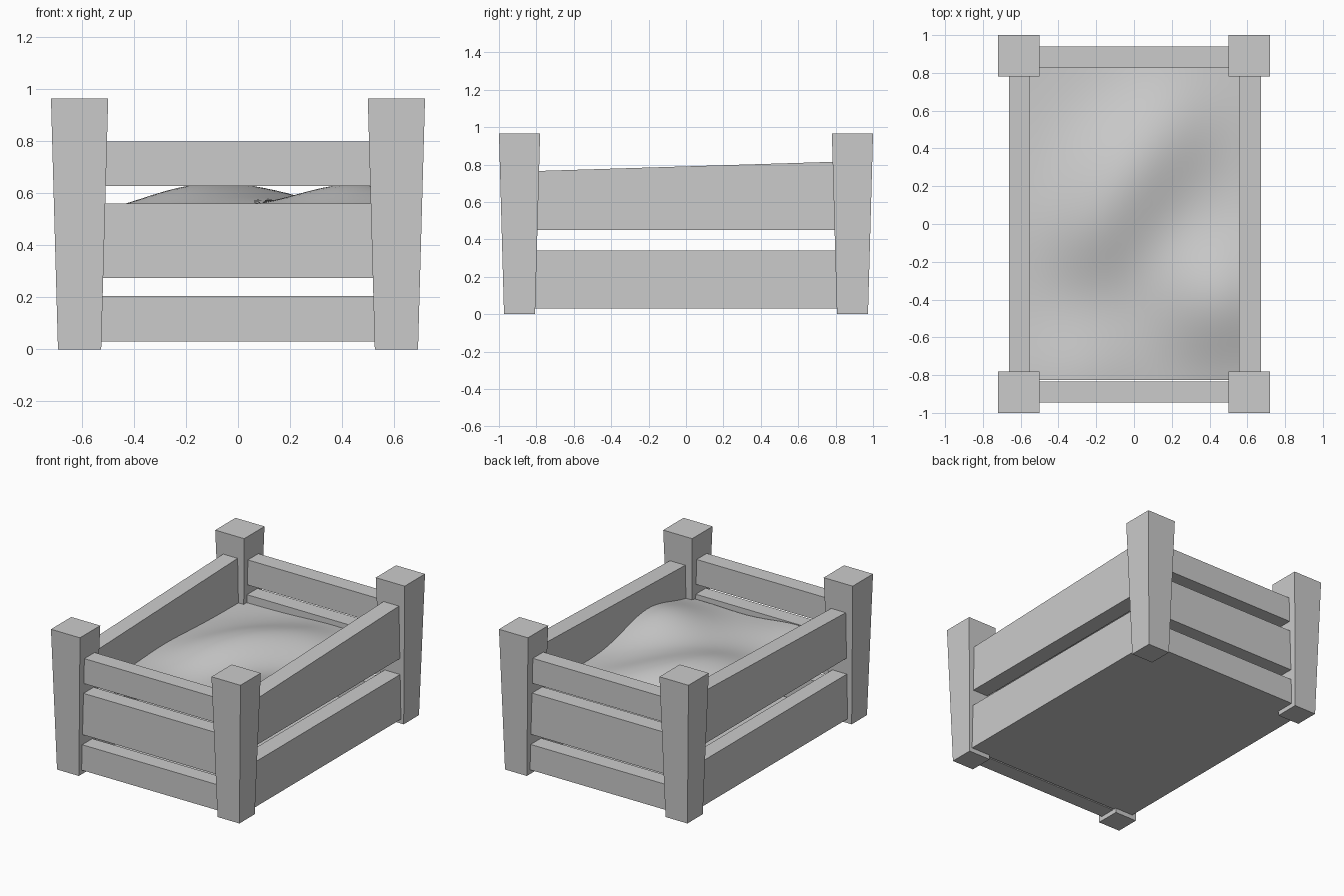
import bpy, bmesh, math

if "Cube" in bpy.data.objects:
    bpy.data.objects.remove(bpy.data.objects["Cube"])


def new_object(name, bm):
    bmesh.ops.recalc_face_normals(bm, faces=bm.faces)
    mesh = bpy.data.meshes.new(name)
    bm.to_mesh(mesh)
    bm.free()
    obj = bpy.data.objects.new(name, mesh)
    bpy.context.collection.objects.link(obj)
    return obj


def box(name, x, y, z, shape=None):
    """Box between the given ranges; shape() may move each corner afterwards."""
    bm = bmesh.new()
    bmesh.ops.create_cube(bm, size=1)
    for v in bm.verts:
        v.co = [r[0] if c < 0 else r[1] for c, r in zip(v.co, (x, y, z))]
        if shape:
            shape(v)
    return new_object(name, bm)


# Corner posts, narrower at the foot
for sx, side in ((-1, "left"), (1, "right")):
    for sy, end in ((-1, "front"), (1, "back")):
        cx, cy = 0.609 * sx, 0.89 * sy

        def taper(v):
            if v.co.z < 0.1:
                v.co.x = cx + (v.co.x - cx) * 0.755
                v.co.y = cy + (v.co.y - cy) * 0.755

        box(f"{end}_{side}_post", (cx - 0.11, cx + 0.11),
            (cy - 0.11, cy + 0.11), (0, 0.965), taper)

# Three end slats at front and back
for end, y in (("front", (-0.945, -0.835)), ("back", (0.827, 0.94))):
    for part, z in (("lower", (0.03, 0.205)), ("middle", (0.275, 0.56)),
                    ("upper", (0.628, 0.80))):
        box(f"{end}_{part}_slat", (-0.55, 0.55), y, z)


# Two side slats, the upper one rising to the back
def slope(v):
    if v.co.z > 0.7:
        v.co.z = 0.79 + 0.031 * v.co.y


for side, x in (("left", (-0.662, -0.552)), ("right", (0.555, 0.672))):
    box(f"{side}_lower_slat", x, (-0.82, 0.82), (0.03, 0.34))
    box(f"{side}_upper_slat", x, (-0.82, 0.82), (0.45, 0.79), slope)

# Floor panel
box("floor_panel", (-0.555, 0.557), (-0.825, 0.827), (0.03, 0.045))

# Soft filling: uneven sheet with a diagonal ridge and a bump at front right
BUMPS = ((-0.22, -0.05, 0.075, 0.21), (-0.05, 0.25, 0.10, 0.22),
         (0.17, 0.52, 0.06, 0.20), (0.45, -0.38, 0.13, 0.25),
         (-0.28, -0.80, 0.055, 0.22))
bm = bmesh.new()
bmesh.ops.create_grid(bm, x_segments=24, y_segments=36, size=1)
for v in bm.verts:
    x, y = v.co.x * 0.556, v.co.y * 0.826
    z = 0.505 + sum(h * math.exp(-((x - a) ** 2 + (y - b) ** 2) / (2 * s * s))
                    for a, b, h, s in BUMPS)
    v.co = (x, y, z)
filling = new_object("filling", bm)
for p in filling.data.polygons:
    p.use_smooth = True
